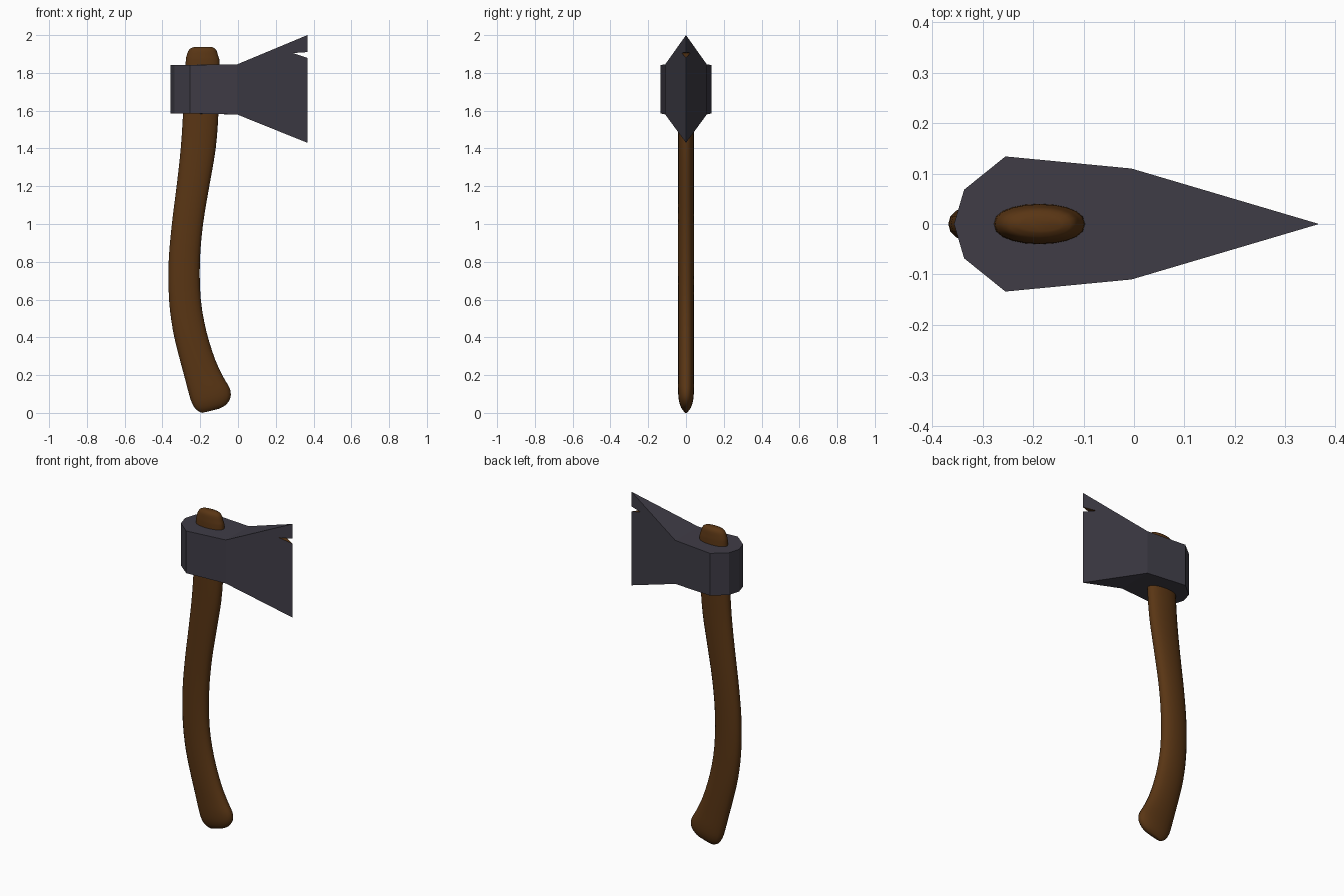
import bpy, bmesh, math
from mathutils import Vector

if "Cube" in bpy.data.objects:
    bpy.data.objects.remove(bpy.data.objects["Cube"])


def material(name, rgb):
    m = bpy.data.materials.new(name)
    m.diffuse_color = (*rgb, 1)
    m.use_nodes = True
    m.node_tree.nodes["Principled BSDF"].inputs["Base Color"].default_value = m.diffuse_color
    return m


steel = material("dark_steel", (0.05, 0.046, 0.062))
wood = material("brown_wood", (0.10, 0.036, 0.007))


def finish(bm, name, mats):
    bmesh.ops.recalc_face_normals(bm, faces=bm.faces)
    me = bpy.data.meshes.new(name)
    bm.to_mesh(me)
    bm.free()
    ob = bpy.data.objects.new(name, me)
    bpy.context.collection.objects.link(ob)
    for m in mats:
        me.materials.append(m)
    return ob


# Axe head: half outline (x, half width, low z, high z) from poll to cheek
outline = [(-0.357, 0, 1.585, 1.842), (-0.337, 0.068, 1.585, 1.842),
           (-0.255, 0.134, 1.585, 1.842), (-0.005, 0.11, 1.58, 1.845)]
edge_x, notch_x = 0.367, 0.29
notch_y = 0.11 * (edge_x - notch_x) / (edge_x + 0.005)

bm = bmesh.new()
tip = {z: bm.verts.new((edge_x, 0, z)) for z in (1.43, 1.88, 1.91, 2.0)}
poll = [bm.verts.new((outline[0][0], 0, z)) for z in outline[0][2:]]
rows, notch = {}, {}
for s in (-1, 1):
    rows[s] = [poll] + [[bm.verts.new((x, s * w, z)) for z in (lo, hi)]
                        for x, w, lo, hi in outline[1:]]
    notch[s] = bm.verts.new((notch_x, s * notch_y, 1.905))
    for a, b in zip(rows[s], rows[s][1:]):
        bm.faces.new((a[0], b[0], b[1], a[1]))
    lo, hi = rows[s][-1]
    # bevelled blade side, split at the chip in the cutting edge
    bm.faces.new((lo, tip[1.43], tip[1.88], notch[s]))
    bm.faces.new((lo, notch[s], hi))
    bm.faces.new((hi, notch[s], tip[1.91], tip[2.0]))
for i, z in ((0, 1.43), (1, 2.0)):
    bm.faces.new([poll[i]] + [r[i] for r in rows[-1][1:]] + [r[i] for r in reversed(rows[1][1:])])
    bm.faces.new((rows[-1][-1][i], tip[z], rows[1][-1][i]))
for z in (1.88, 1.91):
    bm.faces.new((notch[-1], notch[1], tip[z])).material_index = 1
finish(bm, "axe_head", [steel, wood])

# Handle: stations (back x, back z, front x, front z, half thickness)
stations = [
    (-0.19, 0.000, -0.10, 0.022, 0.010), (-0.222, 0.018, -0.065, 0.042, 0.026),
    (-0.245, 0.055, -0.040, 0.080, 0.038), (-0.262, 0.11, -0.043, 0.128, 0.042),
    (-0.283, 0.19, -0.075, 0.185, 0.042), (-0.315, 0.31, -0.120, 0.28, 0.042),
    (-0.345, 0.44, -0.167, 0.43, 0.042), (-0.365, 0.60, -0.197, 0.60, 0.042),
    (-0.367, 0.80, -0.202, 0.80, 0.042), (-0.350, 1.00, -0.185, 1.00, 0.042),
    (-0.325, 1.20, -0.152, 1.20, 0.042), (-0.303, 1.40, -0.118, 1.40, 0.042),
    (-0.290, 1.60, -0.103, 1.60, 0.042), (-0.278, 1.84, -0.097, 1.84, 0.040),
    (-0.272, 1.89, -0.105, 1.89, 0.037), (-0.257, 1.925, -0.118, 1.925, 0.030),
    (-0.230, 1.938, -0.142, 1.938, 0.014)]
SIDES, STEPS = 20, 3


def spline(p, i, t):
    a, b, c, d = (p[min(max(k, 0), len(p) - 1)] for k in (i - 1, i, i + 1, i + 2))
    return [0.5 * (2 * q + (r - o) * t + (2 * o - 5 * q + 4 * r - u) * t * t
                   + (3 * q - o - 3 * r + u) * t ** 3) for o, q, r, u in zip(a, b, c, d)]


path = [spline(stations, i, k / STEPS) for i in range(len(stations) - 1) for k in range(STEPS)]
path.append(stations[-1])
bm = bmesh.new()
rings = []
for bx, bz, fx, fz, w in path:
    back, front = Vector((bx, 0, bz)), Vector((fx, 0, fz))
    ring = []
    for k in range(SIDES):
        a = 2 * math.pi * k / SIDES
        c, s = math.cos(a), math.sin(a)
        s = math.copysign(abs(s) ** 0.85, s)
        p = (back + front) / 2 + (front - back) / 2 * c
        ring.append(bm.verts.new((p.x, w * s, max(p.z, 0))))
    rings.append(ring)
for a, b in zip(rings, rings[1:]):
    for k in range(SIDES):
        n = (k + 1) % SIDES
        bm.faces.new((a[k], a[n], b[n], b[k]))
bm.faces.new(rings[0])
bm.faces.new(rings[-1])
handle = finish(bm, "handle", [wood])
bpy.context.view_layer.objects.active = handle
handle.select_set(True)
bpy.ops.object.shade_smooth_by_angle(angle=math.radians(50))
